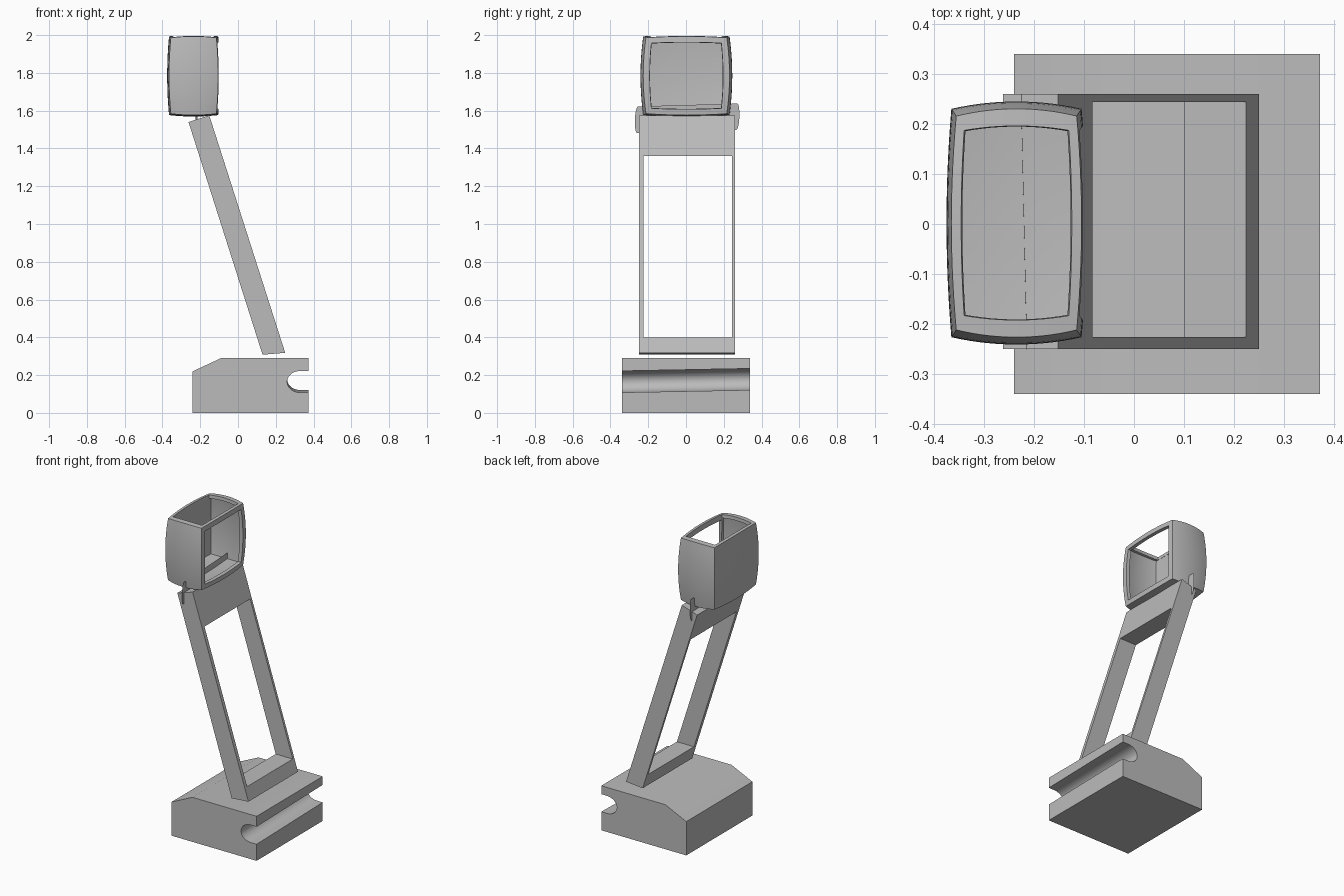
import bpy, bmesh, math
from mathutils import Vector

cube = bpy.data.objects.get("Cube")
if cube:
    bpy.data.objects.remove(cube, do_unlink=True)

grey = bpy.data.materials.new("plain_grey")
grey.use_nodes = True
GREY = (0.5, 0.5, 0.5, 1)
grey.diffuse_color = GREY
grey.node_tree.nodes["Principled BSDF"].inputs["Base Color"].default_value = GREY


def make(name, bm):
    bmesh.ops.recalc_face_normals(bm, faces=bm.faces)
    mesh = bpy.data.meshes.new(name)
    bm.to_mesh(mesh)
    bm.free()
    mesh.materials.append(grey)
    ob = bpy.data.objects.new(name, mesh)
    bpy.context.collection.objects.link(ob)
    return ob


def activate(ob):
    bpy.ops.object.select_all(action='DESELECT')
    ob.select_set(True)
    bpy.context.view_layer.objects.active = ob


def smooth(ob):
    activate(ob)
    bpy.ops.object.shade_smooth_by_angle(angle=math.radians(35))


def prism(name, front, back, y0, y1):
    """Bridge two matching xz profiles at y0 and y1."""
    bm = bmesh.new()
    a = [bm.verts.new((x, y0, z)) for x, z in front]
    b = [bm.verts.new((x, y1, z)) for x, z in back]
    bm.faces.new(a)
    bm.faces.new(b[::-1])
    n = len(a)
    for i in range(n):
        j = (i + 1) % n
        bm.faces.new((a[i], b[i], b[j], a[j]))
    return make(name, bm)


# Base block with a chamfered back edge and a slightly tilted round groove
def base_profile(groove_z):
    arc = [math.pi * (1.5 - i / 20) for i in range(21)]
    groove = [(0.33 + 0.07 * math.cos(t), groove_z + 0.057 * math.sin(t)) for t in arc]
    return ([(-0.24, 0), (0.372, 0), (0.372, groove_z - 0.057)] + groove +
            [(0.372, groove_z + 0.057), (0.372, 0.29), (-0.09, 0.29), (-0.24, 0.22)])


smooth(prism("base", base_profile(0.165), base_profile(0.178), -0.34, 0.34))

# Leaning support frame with a rectangular window
slab = [(0.13, 0.308), (0.25, 0.318), (-0.152, 1.575), (-0.262, 1.54)]
frame = prism("support_frame", slab, slab, -0.25, 0.26)
window = [(-0.6, 0.4), (0.6, 0.4), (0.6, 1.36), (-0.6, 1.36)]
cutter = prism("window_cutter", window, window, -0.226, 0.244)
cutter.hide_render = True
cut = frame.modifiers.new("window", 'BOOLEAN')
cut.object = cutter
cut.solver = 'EXACT'
activate(frame)
bpy.ops.object.modifier_apply(modifier=cut.name)
bpy.data.objects.remove(cutter, do_unlink=True)

# Hinge pin with slanted ends
bm = bmesh.new()
bmesh.ops.create_cone(bm, cap_ends=True, segments=40, radius1=0.07, radius2=0.07, depth=1)
for v in bm.verts:
    x, z, t = v.co.x, v.co.y, v.co.z
    v.co = Vector((-0.22 - 0.012 * t, 0.006 + 0.525 * t - 0.2 * x + 0.04 * z,
                   1.56 + z + 0.015 * t))
smooth(make("hinge_pin", bm))

# Barrel-sided head shell, open at the top and on the +x side
CENTRE = Vector((-0.235, 0.002, 1.785))
HALF = (0.14, 0.243, 0.216)
BULGE = (0.14, 0.12, 0.07)
RIM = 0.85
N = 12
steps = [-1] + [RIM * (2 * i / N - 1) for i in range(N + 1)] + [1]


def barrel(p):
    q = [0, 0, 0]
    for k in range(3):
        b, c = p[(k + 1) % 3], p[(k + 2) % 3]
        q[k] = p[k] * HALF[k] * (1 - BULGE[k] * (b * b + c * c) / 2)
    return CENTRE + Vector(q)


bm = bmesh.new()
for axis in range(3):
    for side in (-1, 1):
        is_open = side == 1 and axis != 1
        for i in range(N + 2):
            for j in range(N + 2):
                if is_open and 0 < i < N + 1 and 0 < j < N + 1:
                    continue
                quad = []
                for u, w in ((i, j), (i + 1, j), (i + 1, j + 1), (i, j + 1)):
                    p = [0, 0, 0]
                    p[axis] = side
                    p[(axis + 1) % 3] = steps[u]
                    p[(axis + 2) % 3] = steps[w]
                    quad.append(bm.verts.new(barrel(p)))
                bm.faces.new(quad if side == 1 else quad[::-1])
bmesh.ops.remove_doubles(bm, verts=bm.verts, dist=0.0005)
head = make("head_shell", bm)
if head.data.polygons[0].normal.x > 0:
    head.data.flip_normals()
wall = head.modifiers.new("wall", 'SOLIDIFY')
wall.thickness = 0.022
wall.offset = -1
wall.use_even_offset = True
activate(head)
bpy.ops.object.modifier_apply(modifier=wall.name)
smooth(head)
